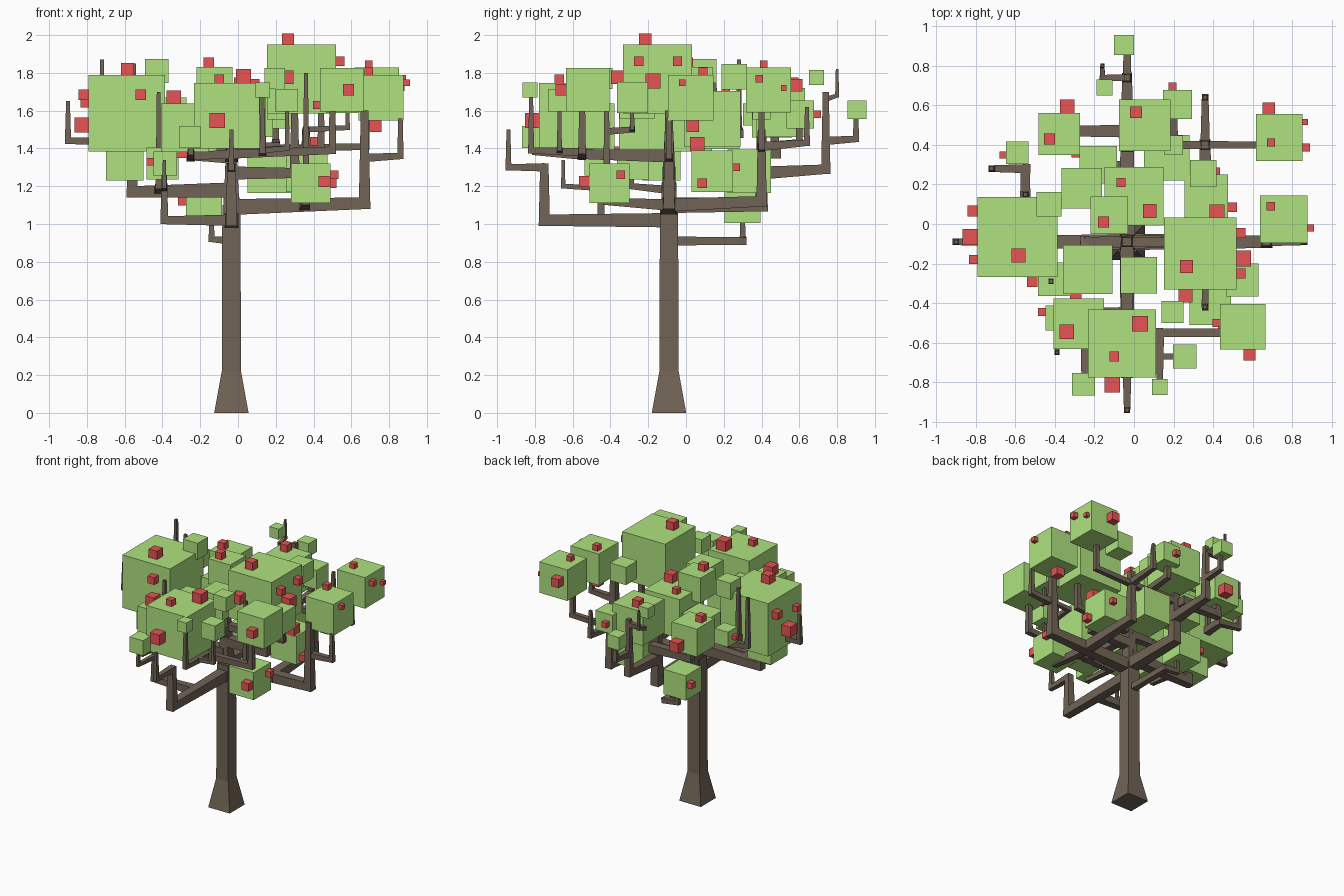
import bpy
import bmesh
import math
from mathutils import Matrix, Vector

if "Cube" in bpy.data.objects:
    bpy.data.objects.remove(bpy.data.objects["Cube"], do_unlink=True)


def make_material(name, red, green, blue):
    material = bpy.data.materials.new(name)
    material.use_nodes = True
    color = (red, green, blue, 1)
    material.diffuse_color = color
    material.node_tree.nodes["Principled BSDF"].inputs["Base Color"].default_value = color
    return material


BARK = make_material("bark brown", .165, .127, .093)
LEAF = make_material("leaf green", .425, .765, .21)
FRUIT = make_material("fruit red", .82, .09, .09)


def finish(mesh_builder, name, material):
    mesh = bpy.data.meshes.new(name)
    mesh_builder.to_mesh(mesh)
    mesh_builder.free()
    mesh.materials.append(material)
    item = bpy.data.objects.new(name, mesh)
    bpy.context.collection.objects.link(item)


def add_cube(name, center, size, material):
    builder = bmesh.new()
    bmesh.ops.create_cube(builder, size=size, matrix=Matrix.Translation(center))
    finish(builder, name, material)


def limb(name, start_radius, end_radius, *points):
    """Square limb that tapers along a path, with blocky elbows."""
    builder = bmesh.new()
    points = [Vector(point) for point in points]
    count = len(points) - 1
    for index, (begin, end) in enumerate(zip(points, points[1:])):
        first = start_radius + (end_radius - start_radius) * index / count
        last = start_radius + (end_radius - start_radius) * (index + 1) / count
        axis = (end - begin).normalized()
        if index:
            begin = begin - axis * first
        turn = axis.to_track_quat("Z", "Y").to_matrix().to_4x4()
        place = Matrix.Translation((begin + end) / 2) @ turn @ Matrix.Rotation(math.pi / 4, 4, "Z")
        bmesh.ops.create_cone(builder, cap_ends=True, segments=4,
                              radius1=first * math.sqrt(2), radius2=last * math.sqrt(2),
                              depth=(end - begin).length, matrix=place)
    finish(builder, name, BARK)


# Each face: axis index, sign along it
FACES = {"left": (0, 1), "right": (0, -1), "back": (1, 1),
         "front": (1, -1), "top": (2, 1), "bottom": (2, -1)}


def leaf(name, x, y, z, size, **fruits):
    """Leaf block; each fruit is (offset, offset, size) on a named face."""
    center = Vector((x, y, z))
    add_cube(name + "_leaf_block", center, size, LEAF)
    for face, spots in fruits.items():
        axis, sign = FACES[face]
        for across, along, fruit_size in spots:
            offset = [across, along]
            offset.insert(axis, sign * (size + fruit_size * .85) / 2)
            add_cube(name + "_" + face + "_fruit", center + Vector(offset), fruit_size, FRUIT)


# Trunk with flared foot
TX, TY = -.035, -.09
limb("trunk_foot", .091, .051, (TX, TY, 0), (TX, TY, .22))
limb("trunk", .051, .048, (TX, TY, .22), (TX, TY, 1.1))
limb("trunk_top", .042, .022, (TX, TY, 1.1), (TX, TY, 1.5))

# Left branches
limb("left_branch", .042, .02, (TX, TY, 1.09), (.67, TY, 1.11), (.67, TY, 1.6))
limb("left_branch_tip", .022, .012, (.67, TY, 1.35), (.86, TY, 1.36), (.86, TY, 1.56))
limb("left_front_branch", .03, .01, (.35, TY, 1.1), (.36, -.42, 1.12), (.36, -.42, 1.8))
limb("left_front_twig", .018, .01, (.36, -.42, 1.49), (.36, -.285, 1.5),
     (.58, -.285, 1.51), (.58, -.285, 1.6))
limb("left_back_branch", .035, .02, (.36, TY, 1.1), (.36, .4, 1.12), (.36, .4, 1.5))
limb("left_back_arm", .02, .015, (.22, .4, 1.4), (.68, .4, 1.41), (.68, .4, 1.62))
limb("left_back_tip", .024, .01, (.36, .4, 1.41), (.36, .64, 1.43), (.36, .64, 1.62))
limb("left_inner_branch", .035, .018, (TX, TY, 1.27), (.3, TY, 1.27), (.3, TY, 1.6))
limb("left_upper_branch", .025, .014, (TX, TY, 1.38), (.44, TY, 1.4), (.44, TY, 1.7))

# Right branches
limb("right_branch", .04, .02, (TX, TY, 1.18), (-.56, TY, 1.17), (-.56, TY, 1.6))
limb("right_branch_tip", .024, .01, (-.56, TY, 1.44), (-.9, TY, 1.44), (-.9, TY, 1.65))
limb("right_back_branch", .03, .01, (-.55, TY, 1.46), (-.55, .28, 1.48),
     (-.72, .28, 1.5), (-.72, .28, 1.87))
limb("right_back_twig", .018, .01, (-.55, .15, 1.48), (-.55, .15, 1.85))
limb("right_front_twig", .022, .01, (-.42, TY, 1.18), (-.42, -.29, 1.2), (-.42, -.29, 1.7))
limb("right_inner_branch", .03, .016, (TX, TY, 1.35), (-.25, TY, 1.36), (-.25, -.23, 1.4))

# Front branches
limb("front_branch", .038, .022, (TX, TY, 1.02), (TX, -.75, 1.02), (TX, -.75, 1.32))
limb("front_branch_tip", .022, .01, (TX, -.75, 1.3), (TX, -.94, 1.3), (TX, -.94, 1.5))
limb("front_upper_branch", .034, .018, (TX, TY, 1.36), (TX, -.55, 1.37), (TX, -.55, 1.5))
limb("front_left_arm", .024, .016, (TX, -.55, 1.37), (.5, -.55, 1.39), (.5, -.55, 1.62))
limb("front_left_twig", .022, .01, (.13, -.55, 1.38), (.13, -.82, 1.39), (.13, -.82, 1.7))
limb("front_left_spur", .016, .01, (.13, -.67, 1.39), (.26, -.67, 1.4), (.26, -.67, 1.62))
limb("front_right_arm", .03, .012, (TX, -.45, 1.02), (-.39, -.45, 1.02), (-.39, -.45, 1.35))
limb("front_right_twig", .016, .008, (-.39, -.45, 1.19), (-.39, -.65, 1.2), (-.39, -.65, 1.34))
limb("front_right_spur", .024, .012, (TX, -.55, 1.37), (-.25, -.55, 1.36),
     (-.25, -.8, 1.38), (-.25, -.8, 1.45))

# Back branches
limb("back_branch", .042, .025, (TX, TY, 1.1), (TX, .4, 1.1), (TX, .4, 1.5))
limb("back_branch_arm", .034, .016, (TX, .4, 1.27), (TX, .74, 1.29), (TX, .74, 1.7))
limb("back_branch_tip", .022, .012, (TX, .74, 1.44), (TX, .9, 1.45), (TX, .9, 1.58))
limb("back_twig", .018, .007, (TX, .74, 1.66), (-.16, .74, 1.66), (-.16, .8, 1.68), (-.16, .8, 1.82))
limb("back_right_arm", .032, .02, (TX, .47, 1.38), (-.36, .47, 1.39), (-.36, .47, 1.52))
limb("back_left_arm", .026, .016, (TX, .4, 1.4), (.2, .4, 1.41), (.2, .6, 1.43), (.2, .6, 1.52))
limb("low_back_branch", .024, .012, (TX, TY, .91), (TX, .3, .91), (-.14, .3, .92), (-.14, .3, 1.05))

# Large leaf blocks
leaf("big_right", -.59, -.065, 1.585, .405, top=[(.005, -.095, .07)],
     right=[(.13, .1, .055), (0, -.06, .08), (-.115, .055, .045)],
     front=[(.075, .1, .055)])
leaf("big_left", .335, -.15, 1.767, .365, top=[(-.07, -.065, .065)],
     left=[(.105, .095, .05), (-.025, -.01, .08), (-.1, .095, .05)],
     front=[(-.075, .01, .07)])
leaf("big_front", -.06, -.605, 1.573, .345, top=[(.09, .1, .08), (-.04, -.065, .05)],
     front=[(-.05, -.025, .08)])
leaf("big_middle", 0, .14, 1.555, .297, top=[(-.065, .07, .045), (.08, -.075, .07)])

# Outer leaf blocks
leaf("front_right", -.28, -.505, 1.51, .255, top=[(-.06, -.04, .075)])
leaf("front_left", .55, -.52, 1.71, .23, front=[(.035, 0, .06)], right=[(.02, -.08, .04)])
leaf("outer_left", .757, .025, 1.668, .24, top=[(-.065, .065, .045)],
     left=[(-.045, .08, .035)], bottom=[(-.03, .01, .065)])
leaf("back_left", .735, .437, 1.71, .237, top=[(-.043, -.025, .04)],
     left=[(-.05, .06, .04), (.08, .01, .03)], back=[(-.053, .025, .065)])
leaf("back_middle", .055, .5, 1.59, .26, top=[(-.045, .065, .06)])
leaf("back_right", -.378, .455, 1.565, .212, top=[(-.05, -.025, .055)],
     back=[(.04, -.045, .075)])

# Lower leaf blocks
leaf("low_left", .365, .14, 1.28, .22, top=[(.055, -.08, .075)],
     left=[(-.055, -.065, .05)], back=[(.05, .02, .04)])
leaf("low_front", .385, -.405, 1.215, .21, front=[(.07, .01, .06)],
     left=[(.06, .045, .045)])
leaf("low_back", -.18, .3, 1.1, .19, right=[(.06, .02, .045)])
leaf("low_back_left", .165, .335, 1.28, .23)
leaf("low_right", -.6, -.13, 1.33, .2)
leaf("low_front_right", -.4, -.28, 1.32, .17)
leaf("inner_right", -.235, -.23, 1.48, .25, front=[(-.06, -.1, .06)])
leaf("inner_back_right", -.265, .18, 1.5, .205)
leaf("inner_front", .023, -.26, 1.65, .185)
leaf("inner_top", -.125, .045, 1.735, .19, top=[(-.03, -.035, .055)])
leaf("inner_left", .548, -.283, 1.67, .165)

# Small leaf blocks
leaf("small_back_left", .22, .605, 1.58, .147, back=[(-.025, 0, .04)])
leaf("small_back", -.05, .905, 1.605, .1)
leaf("small_back_high", -.15, .69, 1.775, .08)
leaf("small_back_right", -.59, .36, 1.58, .115, right=[(-.01, 0, .035)])
leaf("small_right_high", -.43, .1, 1.81, .125)
leaf("small_left_high", .35, .255, 1.78, .135)
leaf("small_left_back", .2, .4, 1.6, .095)
leaf("small_front", .13, -.825, 1.71, .08)
leaf("small_front_left", .257, -.67, 1.655, .12)
leaf("small_front_right", -.255, -.81, 1.46, .115)
leaf("small_front_low", -.385, -.475, 1.32, .125, right=[(.03, .01, .04)])
leaf("small_front_high", .195, -.445, 1.77, .11)
